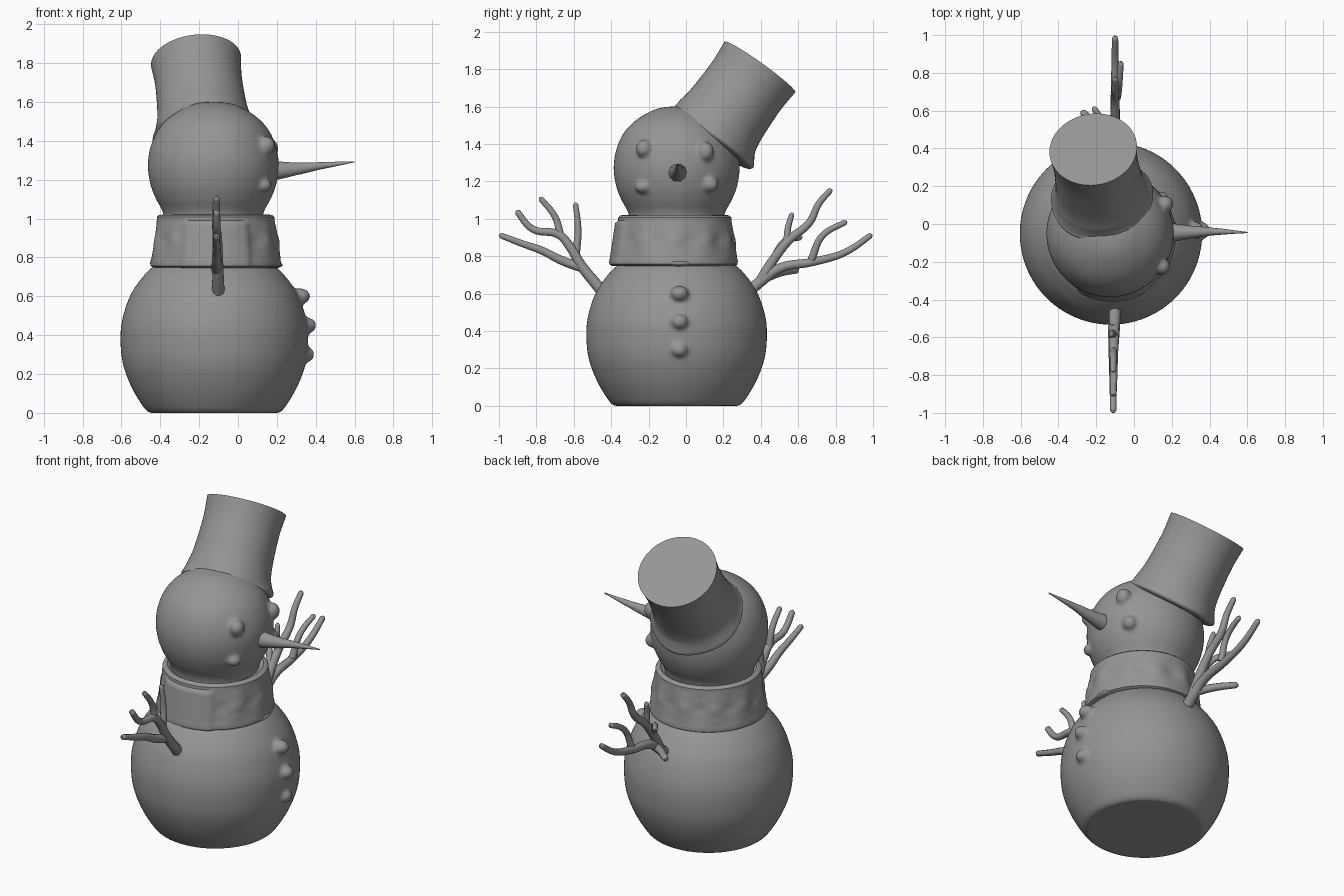
import bpy, bmesh, math
from mathutils import Vector

if "Cube" in bpy.data.objects:
    bpy.data.objects.remove(bpy.data.objects["Cube"])

# dark grey for every part
grey = bpy.data.materials.new("grey")
grey.diffuse_color = (0.3, 0.3, 0.3, 1)
grey.use_nodes = True
grey.node_tree.nodes["Principled BSDF"].inputs["Base Color"].default_value = grey.diffuse_color


def select(*obs):
    bpy.ops.object.select_all(action='DESELECT')
    for ob in obs:
        ob.select_set(True)
    bpy.context.view_layer.objects.active = obs[0]


def finish(ob, angle=40):
    select(ob)
    ob.data.materials.clear()
    ob.data.materials.append(grey)
    bpy.ops.object.shade_smooth_by_angle(angle=math.radians(angle))


def smooth_profile(pts, steps=4):
    # Catmull-Rom through the profile points
    p = [Vector(q) for q in pts]
    p = [p[0]] + p + [p[-1]]
    out = []
    for i in range(1, len(p) - 2):
        a, b, c, d = p[i - 1:i + 3]
        for k in range(steps):
            t = k / steps
            out.append(0.5 * (2 * b + (c - a) * t + (2 * a - 5 * b + 4 * c - d) * t**2
                              + (3 * b - a - 3 * c + d) * t**3))
    return out + [p[-1]]


def lathe(name, profile, loc, axis=(0, 0, 1), n=72, relief=None):
    # revolve (r, z) rows, cap both ends; relief(angle, z) adds to the radius
    bm = bmesh.new()
    rows = []
    for r, z in profile:
        row = []
        for i in range(n):
            a = 2 * math.pi * i / n
            rr = max(r, 0.001) + (relief(a, z) if relief else 0)
            row.append(bm.verts.new((rr * math.cos(a), rr * math.sin(a), z)))
        rows.append(row)
    for lo, hi in zip(rows, rows[1:]):
        for i in range(n):
            j = (i + 1) % n
            bm.faces.new((lo[i], lo[j], hi[j], hi[i]))
    bm.faces.new(rows[0][::-1])
    bm.faces.new(rows[-1])
    me = bpy.data.meshes.new(name)
    bm.to_mesh(me)
    bm.free()
    ob = bpy.data.objects.new(name, me)
    bpy.context.collection.objects.link(ob)
    ob.location = loc
    ob.rotation_mode = 'QUATERNION'
    ob.rotation_quaternion = Vector((0, 0, 1)).rotation_difference(Vector(axis))
    finish(ob)
    return ob


def tubes(name, paths):
    # each path is a list of (x, y, z, radius)
    cu = bpy.data.curves.new(name, 'CURVE')
    cu.dimensions = '3D'
    cu.bevel_depth = 1
    cu.bevel_resolution = 3
    cu.use_fill_caps = True
    cu.resolution_u = 6
    for path in paths:
        sp = cu.splines.new('BEZIER')
        sp.bezier_points.add(len(path) - 1)
        for bp, (x, y, z, r) in zip(sp.bezier_points, path):
            bp.co = (x, y, z)
            bp.radius = r
            bp.handle_left_type = bp.handle_right_type = 'AUTO'
    ob = bpy.data.objects.new(name, cu)
    bpy.context.collection.objects.link(ob)
    select(ob)
    bpy.ops.object.convert(target='MESH')
    finish(bpy.context.view_layer.objects.active, 60)


def twig(x0, x1, r0, r1, yz):
    # path with linear taper; the tip is rounded off by a last small point
    n = len(yz) - 1
    path = [(x0 + (x1 - x0) * i / n, y, z, r0 + (r1 - r0) * i / n)
            for i, (y, z) in enumerate(yz)]
    a, b = Vector(path[-2][:3]), Vector(path[-1][:3])
    tip = b + (b - a).normalized() * 0.012
    return path + [(*tip, r1 * 0.4)]


def pebble(name, loc, size):
    bpy.ops.mesh.primitive_uv_sphere_add(segments=24, ring_count=14, location=loc)
    ob = bpy.context.object
    ob.name = name
    ob.scale = size
    finish(ob, 60)
    return ob


def melt(base, parts):
    # fuse the small lumps softly into the snowball
    select(base, *parts)
    bpy.ops.object.join()
    rm = base.modifiers.new("fuse", 'REMESH')
    rm.mode = 'VOXEL'
    rm.voxel_size = 0.012
    sm = base.modifiers.new("soften", 'SMOOTH')
    sm.factor = 0.5
    sm.iterations = 5
    for m in ("fuse", "soften"):
        bpy.ops.object.modifier_apply(modifier=m)
    finish(base, 60)


# lower snowball with flat base, and three buttons
body = lathe("body", smooth_profile([
    (0.335, 0), (0.365, 0.03), (0.425, 0.13), (0.47, 0.25), (0.483, 0.37), (0.474, 0.48),
    (0.43, 0.61), (0.36, 0.71), (0.30, 0.77), (0.26, 0.85)]), (-0.122, -0.05, 0))
melt(body, [pebble("button", (x, -0.035, z), (0.052, 0.048, 0.042))
            for x, z in [(0.32, 0.60), (0.352, 0.45), (0.342, 0.30)]])

# head widening into the neck, with eyes and mouth ends
head = lathe("head", smooth_profile([
    (0.25, 0.95), (0.258, 1.03), (0.295, 1.1), (0.325, 1.18), (0.337, 1.28), (0.32, 1.38),
    (0.275, 1.47), (0.2, 1.54), (0.1, 1.59), (0.0, 1.602)]), (-0.127, -0.05, 0))
melt(head, [pebble("stone", p, (0.044, 0.044, s)) for *p, s in [
    (0.148, -0.225, 1.375, 0.048), (0.165, 0.105, 1.36, 0.052),
    (0.13, -0.23, 1.17, 0.035), (0.14, 0.13, 1.185, 0.042)]])


# scarf with knitted bumps and an overlapping end on the side
def knit(a, z):
    side = abs(a - 1.5 * math.pi)
    panel = 0.014 if side < 0.5 else 0.014 * max(0, 1 - (side - 0.5) / 0.1)
    mid = max(0.0, math.sin(math.pi * min(1, max(0, (z - 0.79) / 0.19))))
    rows = 0.75 + 0.25 * math.cos(4 * math.pi * (z - 0.79) / 0.19)
    ribs = 0.009 * math.cos(11 * a) * mid * rows
    return (panel if z < 0.99 else 0) + (ribs if side > 0.55 else 0)


lathe("scarf", [(0.25, 0.745), (0.32, 0.747), (0.336, 0.757), (0.337, 0.775)]
      + [(0.333 - 0.03 * i / 14, 0.79 + 0.2 * i / 14) for i in range(15)]
      + [(0.302, 1.008), (0.292, 1.018), (0.275, 1.02), (0.25, 1.0)],
      (-0.115, -0.06, 0), n=132, relief=knit)
pebble("scarf_corner", (0.19, -0.04, 0.762), (0.04, 0.07, 0.017))


# tilted hat, its soft brim flaring at the back and lying flat in front
def sag(a, z):
    near = max(0.0, 1 - abs(z + 0.01) / 0.06)
    return near * (0.012 * math.sin(a) + 0.004 * math.sin(5 * a) - 0.006)


hat = smooth_profile([
    (0.2, -0.04), (0.25, -0.042), (0.274, -0.028), (0.272, -0.01), (0.257, 0.02),
    (0.242, 0.06), (0.232, 0.12), (0.226, 0.22), (0.224, 0.33), (0.233, 0.44)])
lathe("hat", hat, (-0.172, 0.14, 1.455), (-0.1, 0.58, 0.81), relief=sag)

# carrot nose
tubes("nose", [[(0.12, -0.045, 1.24, 0.055), (0.21, -0.045, 1.248, 0.048),
                (0.30, -0.043, 1.256, 0.034), (0.42, -0.04, 1.271, 0.02),
                (0.60, -0.045, 1.292, 0.003)]])

# twig arms
tubes("arm_left", [
    twig(-0.1, -0.11, 0.034, 0.017, [(-0.42, 0.58), (-0.48, 0.65), (-0.56, 0.75), (-0.62, 0.85),
                                     (-0.68, 0.915), (-0.82, 0.945), (-0.90, 1.035)]),
    twig(-0.11, -0.11, 0.028, 0.016, [(-0.54, 0.735), (-0.66, 0.775), (-0.77, 0.83),
                                      (-0.87, 0.865), (-0.988, 0.91)]),
    twig(-0.11, -0.11, 0.022, 0.015, [(-0.67, 0.905), (-0.70, 1.01), (-0.775, 1.105)]),
    twig(-0.11, -0.12, 0.022, 0.014, [(-0.59, 0.80), (-0.577, 0.94), (-0.59, 1.075)]),
])
tubes("arm_right", [
    twig(-0.1, -0.1, 0.034, 0.016, [(0.32, 0.60), (0.40, 0.665), (0.50, 0.735), (0.68, 0.77),
                                    (0.85, 0.82), (0.985, 0.91)]),
    twig(-0.1, -0.1, 0.03, 0.016, [(0.40, 0.67), (0.46, 0.77), (0.55, 0.885), (0.66, 0.98),
                                   (0.71, 1.08), (0.77, 1.15)]),
    twig(-0.09, -0.07, 0.021, 0.015, [(0.67, 0.78), (0.73, 0.91), (0.85, 0.98)]),
    twig(-0.1, -0.12, 0.02, 0.014, [(0.54, 0.88), (0.545, 0.95), (0.565, 1.02)]),
    twig(-0.1, -0.21, 0.022, 0.015, [(0.47, 0.79), (0.53, 0.88), (0.61, 0.90)]),
    twig(-0.1, -0.27, 0.027, 0.018, [(0.43, 0.69), (0.51, 0.715), (0.59, 0.725)]),
])
